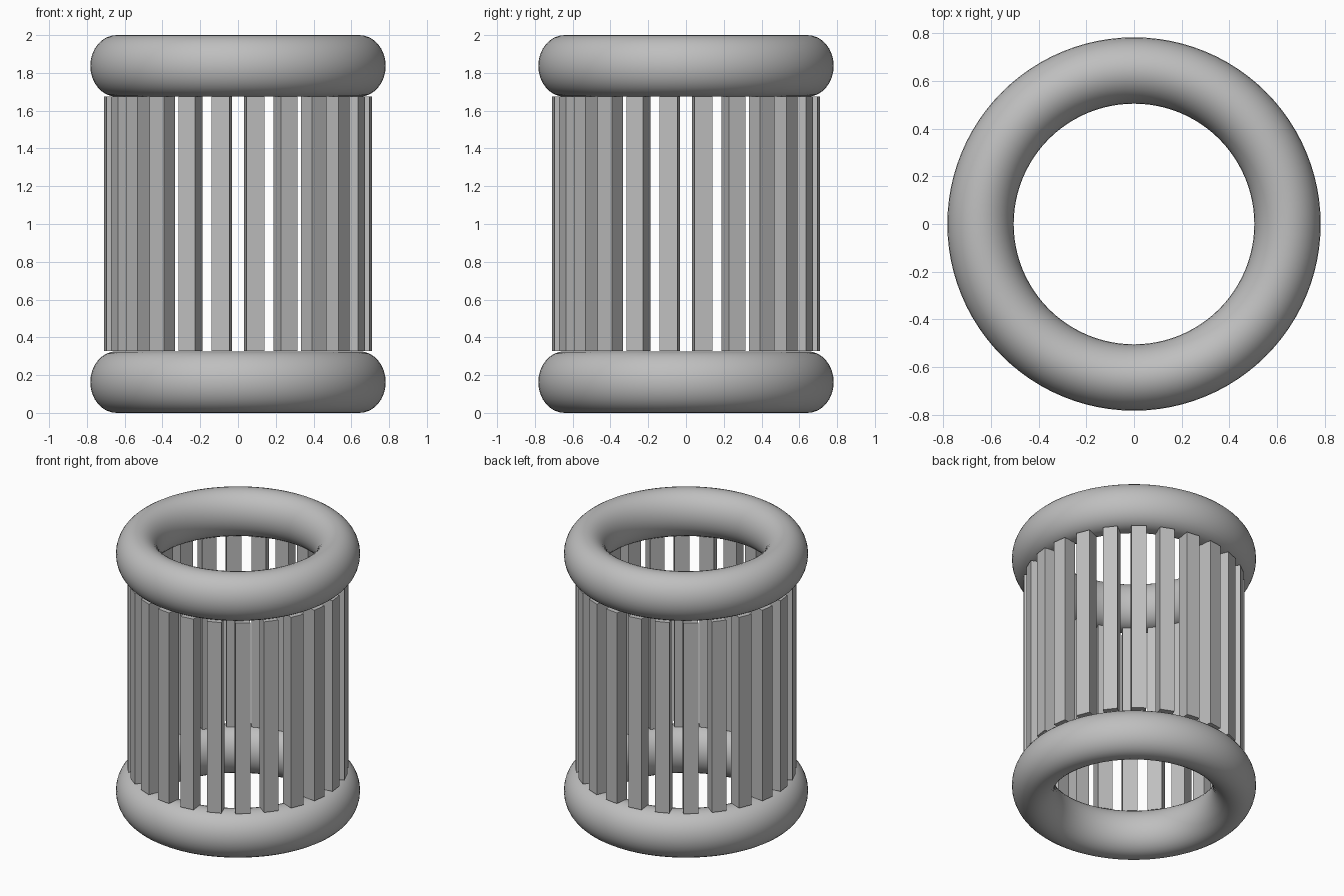
import bpy
from math import radians, sin, cos

cube = bpy.data.objects.get("Cube")
if cube:
    bpy.data.objects.remove(cube, do_unlink=True)

GREY = (0.52, 0.52, 0.52, 1)
mat = bpy.data.materials.new("plain grey")
mat.use_nodes = True
mat.diffuse_color = GREY
mat.node_tree.nodes["Principled BSDF"].inputs["Base Color"].default_value = GREY

RING_RADIUS, RING_HALF_WIDTH, RING_HALF_HEIGHT = 0.643, 0.139, 0.163
SLAT_COUNT, SLAT_OUTER, SLAT_WIDTH, SLAT_DEPTH = 24, 0.708, 0.096, 0.098
SLAT_BOTTOM, SLAT_TOP = 0.328, 1.676


def finish(name):
    obj = bpy.context.object
    obj.name = name
    obj.data.materials.append(mat)
    return obj


# Smooth end rings, slightly taller than wide in section
def ring(name, z):
    bpy.ops.mesh.primitive_torus_add(
        major_radius=RING_RADIUS, minor_radius=RING_HALF_WIDTH,
        major_segments=96, minor_segments=32, location=(0, 0, z))
    obj = finish(name)
    obj.scale.z = RING_HALF_HEIGHT / RING_HALF_WIDTH
    bpy.ops.object.transform_apply(location=False, rotation=False, scale=True)
    bpy.ops.object.shade_smooth()


ring("bottom_ring", RING_HALF_HEIGHT)
ring("top_ring", 2 - RING_HALF_HEIGHT)

# Upright slats spaced evenly around the cage
for i in range(SLAT_COUNT):
    angle = radians(360 / SLAT_COUNT * (i + 0.5))
    r = SLAT_OUTER - SLAT_DEPTH / 2
    bpy.ops.mesh.primitive_cube_add(
        size=1, location=(r * cos(angle), r * sin(angle), (SLAT_BOTTOM + SLAT_TOP) / 2),
        rotation=(0, 0, angle))
    slat = finish(f"slat_{i + 1}")
    slat.scale = (SLAT_DEPTH, SLAT_WIDTH, SLAT_TOP - SLAT_BOTTOM)
